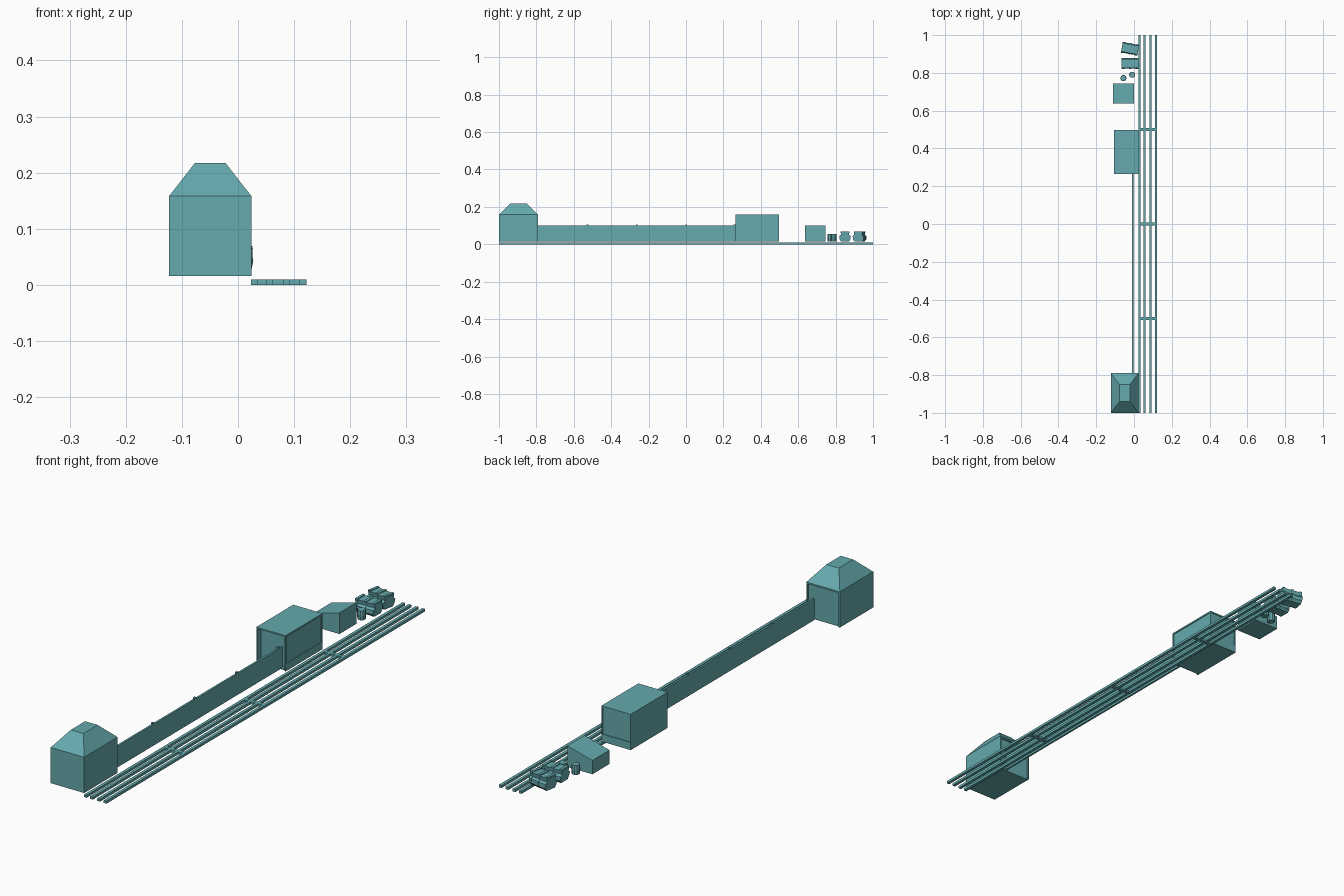
import bpy, bmesh, math
from mathutils import Matrix, Vector

if "Cube" in bpy.data.objects:
    bpy.data.objects.remove(bpy.data.objects["Cube"])

TEAL = bpy.data.materials.new("teal")
TEAL.diffuse_color = (0.13, 0.40, 0.42, 1)
TEAL.use_nodes = True
TEAL.node_tree.nodes["Principled BSDF"].inputs["Base Color"].default_value = TEAL.diffuse_color


def finish(name, bm):
    bmesh.ops.recalc_face_normals(bm, faces=bm.faces[:])
    me = bpy.data.meshes.new(name)
    bm.to_mesh(me)
    bm.free()
    me.materials.append(TEAL)
    ob = bpy.data.objects.new(name, me)
    bpy.context.collection.objects.link(ob)
    return ob


def add_box(bm, x0, x1, y0, y1, z0, z1):
    m = Matrix.Translation(((x0 + x1) / 2, (y0 + y1) / 2, (z0 + z1) / 2)) @ \
        Matrix.Diagonal((x1 - x0, y1 - y0, z1 - z0, 1))
    bmesh.ops.create_cube(bm, size=1, matrix=m)


def boxes(name, *dims):
    bm = bmesh.new()
    for d in dims:
        add_box(bm, *d)
    return finish(name, bm)


def loft(name, rings):
    """Skin a list of rings with equal point counts and cap both ends."""
    bm = bmesh.new()
    vs = [[bm.verts.new(p) for p in r] for r in rings]
    n = len(vs[0])
    for a, b in zip(vs, vs[1:]):
        for i in range(n):
            bm.faces.new((a[i], a[(i + 1) % n], b[(i + 1) % n], b[i]))
    bm.faces.new(vs[0])
    bm.faces.new(vs[-1])
    return finish(name, bm)


def rect(x0, x1, y0, y1, z):
    return [(x0, y0, z), (x1, y0, z), (x1, y1, z), (x0, y1, z)]


G, T, EAVE = 0.016, 0.006, 0.158

# Four long rails and three sleepers
boxes("rails", *[(x, x + 0.012, -1, 1, 0, 0.01) for x in (0.023, 0.05, 0.081, 0.11)])
boxes("sleepers", *[(0.023, 0.122, y - 0.007, y + 0.007, 0, 0.0098) for y in (-0.5, 0, 0.5)])

# Gate tower: solid core, recessed back doorway, hipped roof with flat top
X0, X1, Y0, Y1 = -0.123, 0.024, -1.0, -0.79
boxes("tower_body", (X0, X1, Y0, Y1 - T, G, EAVE))
boxes("tower_door_frame",
      (X0, X0 + T, Y1 - T, Y1, G, EAVE), (X1 - T, X1, Y1 - T, Y1, G, EAVE),
      (X0 + T, X1 - T, Y1 - T, Y1, EAVE - T, EAVE))
loft("tower_roof", [rect(X0, X1, Y0, Y1, EAVE),
                    rect(-0.077, -0.022, -0.94, -0.85, 0.217)])

# Boundary wall with small post caps
boxes("long_wall", (-0.011, -0.003, -0.79, 0.285, G, 0.1))
boxes("wall_caps", *[(-0.011, -0.003, y - 0.005, y + 0.005, 0.1, 0.107)
                     for y in (-0.527, -0.263, 0.001, 0.259)])

# Flat-roofed shed: recessed front, panelled side and back above a low plinth
X0, X1, Y0, Y1 = -0.105, 0.024, 0.265, 0.497
boxes("shed_body", (X0 + T, X1 - T / 2, Y0 + 0.02, Y1 - T / 2, G, EAVE - T))
boxes("shed_frame",
      (X0, X0 + T, Y0, Y1, G, EAVE - T),
      (X1 - T, X1, Y0, Y0 + T, G, EAVE - T), (X1 - T, X1, Y1 - T, Y1, G, EAVE - T),
      (X1 - T, X1 - T / 2, Y0 + T, Y0 + 0.02, G, EAVE - T))
boxes("shed_roof", (X0, X1, Y0, Y1, EAVE - T, EAVE))
boxes("shed_plinth",
      (X1 - T, X1, Y0 + T, Y1 - T, G, 0.046), (X0 + T, X1 - T, Y1 - T, Y1, G, 0.046),
      (X0 + T, X1 - T, Y0 + T, Y0 + 0.02, G, G + 0.003))

# Small lean-to hut, roof falling to the left
prof = [(-0.11, G), (0.0, G), (0.0, 0.1), (-0.11, 0.071)]
loft("lean_to_hut", [[(x, y, z) for x, z in prof] for y in (0.637, 0.745)])

# Barrels
for i, (x, y) in enumerate(((-0.056, 0.772), (-0.01, 0.79))):
    rings = [[(x + r * math.cos(a * math.tau / 10), y + r * math.sin(a * math.tau / 10), z)
              for a in range(10)]
             for z, r in ((G, 0.015), (0.035, 0.0165), (0.054, 0.015))]
    loft(f"barrel_{i + 1}", rings)


# Chests: angled box, flared lid and three raised bands
def chest_section(x, grow):
    pts = [(-0.02, 0), (0.02, 0), (0.028, 0.01), (0.028, 0.027), (0.02, 0.034),
           (0.023, 0.05), (-0.023, 0.05), (-0.02, 0.034), (-0.028, 0.027), (-0.028, 0.01)]
    return [(x * (1 + 0.1 * (z > 0.02)), y * (1 + grow), z * (1 + grow)) for y, z in pts]


for i, (y, turn) in enumerate(((0.85, 0), (0.928, -10))):
    place = Matrix.Translation((-0.021, y, G)) @ Matrix.Rotation(math.radians(turn), 4, 'Z')
    parts = [("body", -0.04, 0.04, 0)]
    parts += [(f"band_{k + 2}", x - 0.005, x + 0.005, 0.06) for k, x in
              zip((-1, 0, 1), (-0.034, 0, 0.034))]
    for label, a, b, grow in parts:
        rings = [[place @ Vector(p) for p in chest_section(x, grow)] for x in (a, b)]
        loft(f"chest_{i + 1}_{label}", rings)
